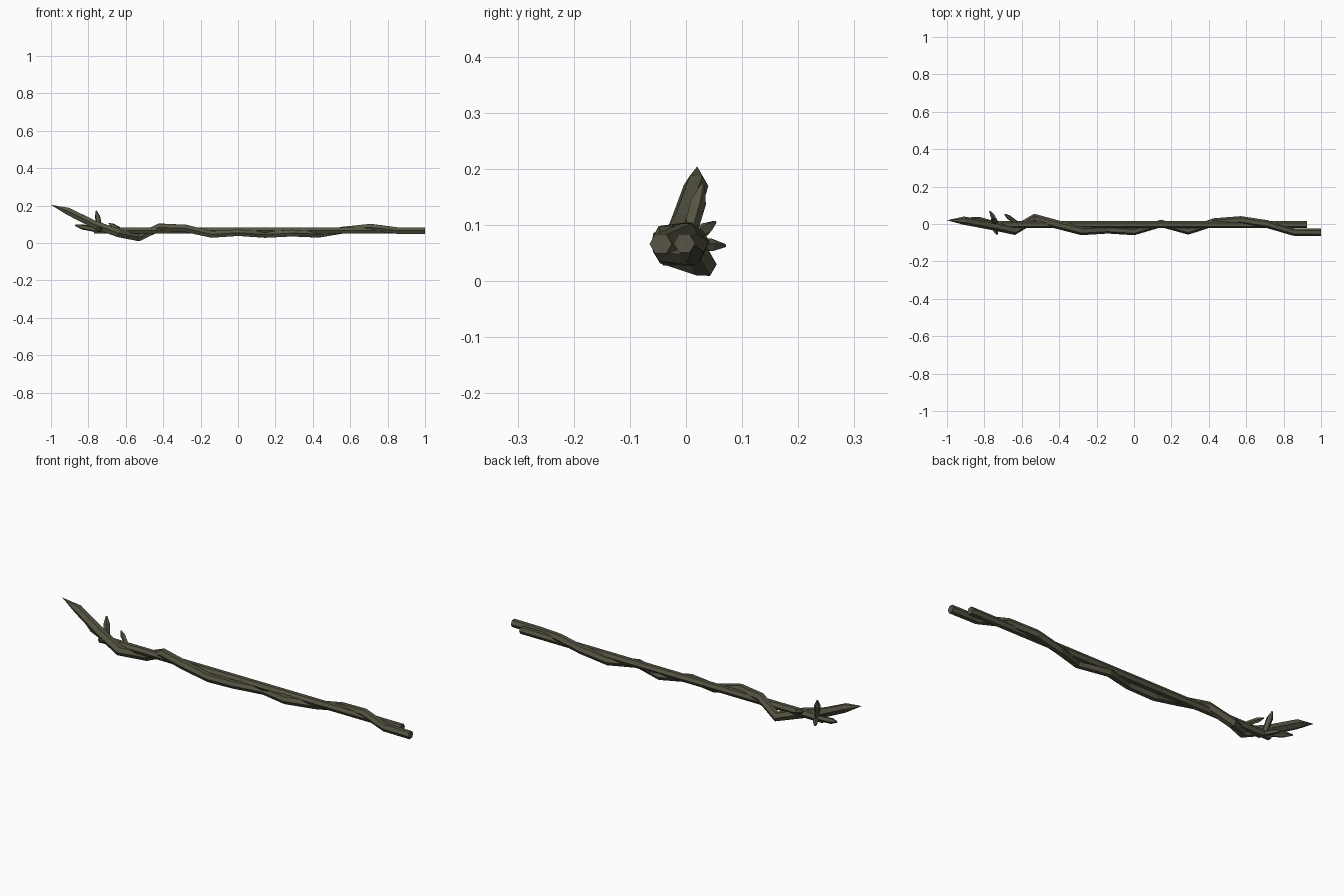
import bpy, bmesh, math
from mathutils import Vector

if "Cube" in bpy.data.objects:
    bpy.data.objects.remove(bpy.data.objects["Cube"])

bark = bpy.data.materials.new("dark_olive_bark")
bark.diffuse_color = (0.092, 0.09, 0.056, 1)
bark.use_nodes = True
bark.node_tree.nodes["Principled BSDF"].inputs["Base Color"].default_value = bark.diffuse_color


def tube(name, points, radii, sides=6):
    """Low-poly tube through points; zero radius closes to a point."""
    pts = [Vector(p) for p in points]
    bm = bmesh.new()
    rings = []
    for i, (p, r) in enumerate(zip(pts, radii)):
        if r == 0:
            rings.append([bm.verts.new(p)] * sides)
            continue
        d = (pts[min(i + 1, len(pts) - 1)] - pts[max(i - 1, 0)]).normalized()
        ref = Vector((0, 1, 0)) if abs(d.y) < 0.8 else Vector((0, 0, 1))
        u = (ref - d * ref.dot(d)).normalized()
        v = d.cross(u)
        rings.append([bm.verts.new(p + r * (u * math.cos(a) + v * math.sin(a)))
                      for a in (2 * math.pi * k / sides for k in range(sides))])
    for a, b in zip(rings, rings[1:]):
        for k in range(sides):
            j = (k + 1) % sides
            bm.faces.new(list(dict.fromkeys((a[k], a[j], b[j], b[k]))))
    for ring in (rings[0], rings[-1]):
        if ring[0] is not ring[1]:
            bm.faces.new(ring)
    bmesh.ops.recalc_face_normals(bm, faces=bm.faces)
    me = bpy.data.meshes.new(name)
    bm.to_mesh(me)
    bm.free()
    me.materials.append(bark)
    ob = bpy.data.objects.new(name, me)
    bpy.context.collection.objects.link(ob)
    return ob


# straight stem
tube("straight_stem", [(0.925, -0.003, 0.067), (-0.77, -0.003, 0.067)], [0.019, 0.019])

# second stem winding round the first, rising to a pointed tip
tube("winding_stem",
     [(1.0, -0.045, 0.066), (0.855, -0.043, 0.066), (0.71, 0.0, 0.084),
      (0.57, 0.021, 0.07), (0.43, 0.01, 0.047), (0.29, -0.036, 0.053),
      (0.145, 0.003, 0.045), (0.0, -0.04, 0.055), (-0.14, -0.03, 0.046),
      (-0.28, -0.037, 0.078), (-0.42, 0.0, 0.084), (-0.53, 0.031, 0.03),
      (-0.64, -0.034, 0.053), (-0.77, -0.006, 0.1), (-0.91, 0.018, 0.17),
      (-1.0, 0.02, 0.204)],
     [0.02, 0.02, 0.021, 0.021, 0.021, 0.021, 0.02, 0.02, 0.021, 0.023,
      0.023, 0.024, 0.025, 0.024, 0.022, 0])

# small pointed twigs: root and tip
twigs = {
    "end_twig": ((-0.74, 0.0, 0.067), (-0.87, 0.034, 0.094), 0.015),
    "upright_twig": ((-0.735, 0.0, 0.065), (-0.758, 0.03, 0.172), 0.015),
    "back_twig": ((-0.725, -0.01, 0.064), (-0.772, 0.07, 0.063), 0.012),
    "inner_twig": ((-0.62, 0.0, 0.067), (-0.692, 0.052, 0.105), 0.012),
    "front_twig": ((-0.75, 0.0, 0.067), (-0.732, -0.058, 0.083), 0.013),
}
for name, (root, tip, r) in twigs.items():
    a, b = Vector(root), Vector(tip)
    tube(name, [a, a.lerp(b, 0.7), b], [r * 0.9, r, r * 0.25], 5)
